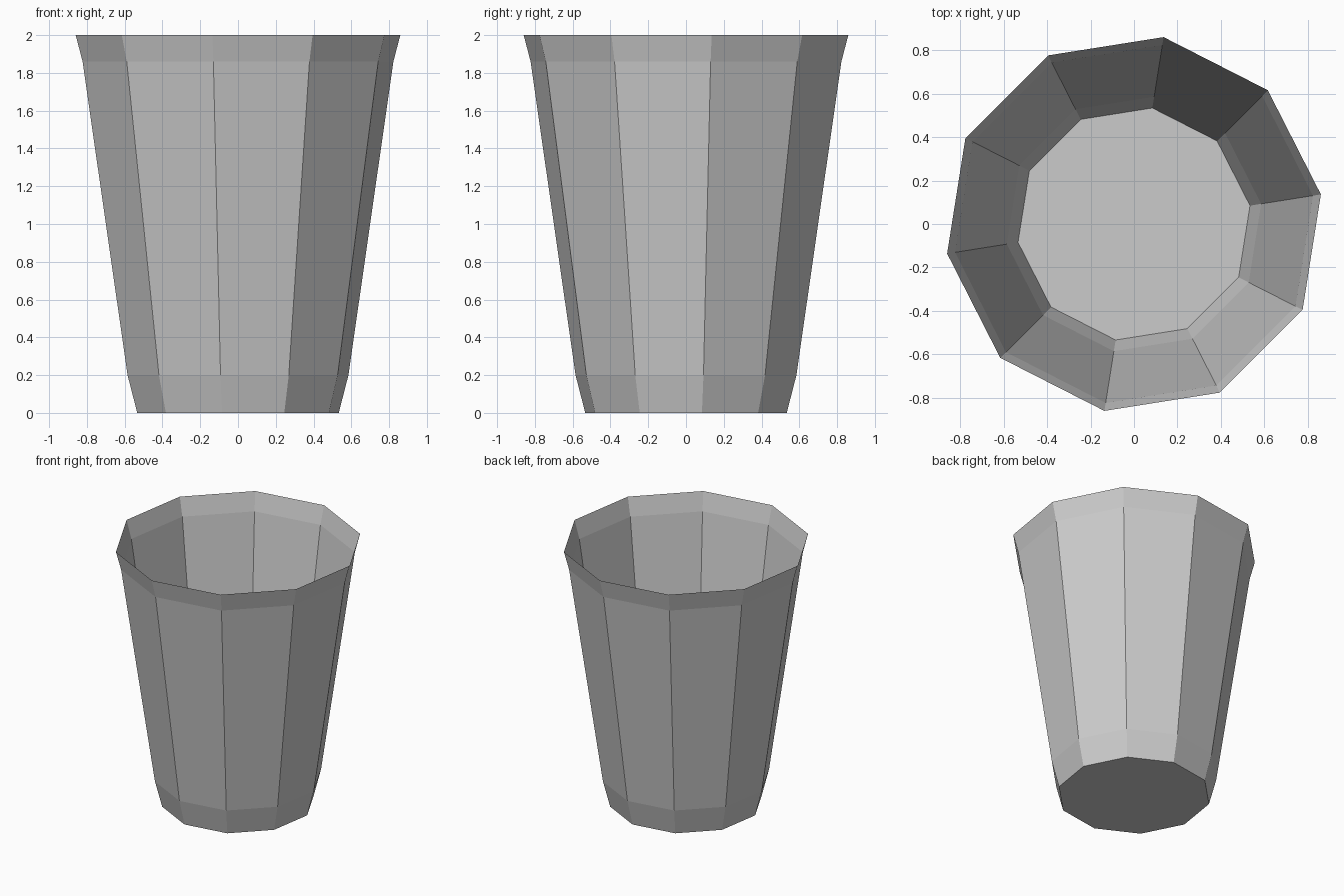
import bpy
import bmesh
from math import cos, sin, radians, tau

# Remove the default cube only
cube = bpy.data.objects.get("Cube")
if cube:
    bpy.data.objects.remove(cube, do_unlink=True)

SIDES = 10
TURN = radians(9)
# (radius, height) from base to flared rim
PROFILE = [(0.54, 0.0), (0.592, 0.2), (0.833, 1.86), (0.87, 2.0)]


def make_material(name, color):
    mat = bpy.data.materials.new(name)
    mat.use_nodes = True
    mat.diffuse_color = color
    mat.node_tree.nodes["Principled BSDF"].inputs["Base Color"].default_value = color
    return mat


def add_ring(bm, radius, z):
    angles = [TURN + tau * i / SIDES for i in range(SIDES)]
    return [bm.verts.new((radius * cos(a), radius * sin(a), z)) for a in angles]


# Open ten-sided cup: thin wall with a closed base
bm = bmesh.new()
rings = [add_ring(bm, r, z) for r, z in PROFILE]
bm.faces.new(reversed(rings[0]))
for low, high in zip(rings, rings[1:]):
    for i in range(SIDES):
        j = (i + 1) % SIDES
        bm.faces.new((low[i], low[j], high[j], high[i]))

mesh = bpy.data.meshes.new("cup")
bm.to_mesh(mesh)
bm.free()
mesh.materials.append(make_material("light grey", (0.6, 0.6, 0.6, 1.0)))
cup = bpy.data.objects.new("cup", mesh)
bpy.context.collection.objects.link(cup)
